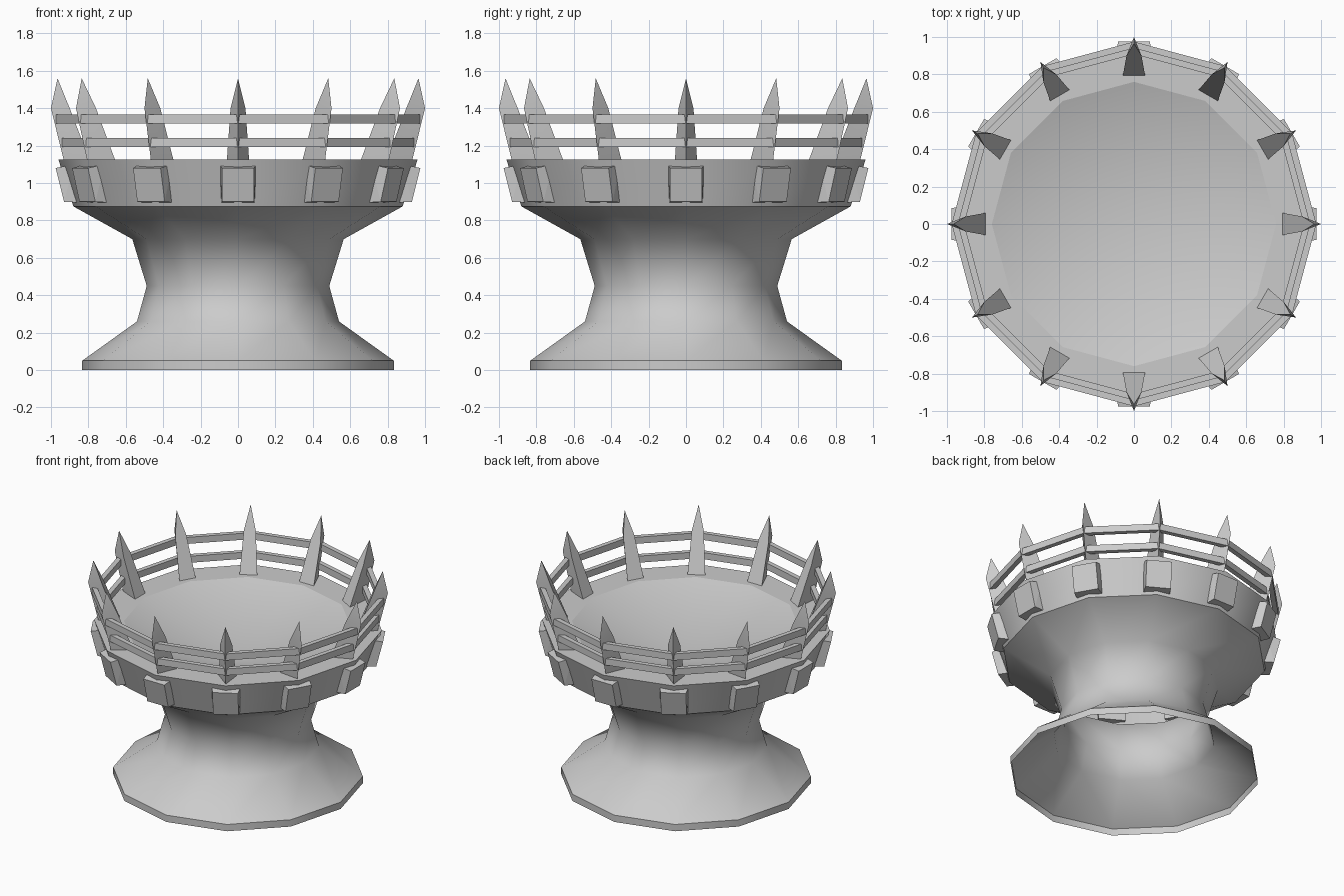
import bpy, bmesh, math
from mathutils import Vector, Matrix

SIDES = 12
STEP = 2 * math.pi / SIDES

cube = bpy.data.objects.get("Cube")
if cube:
    bpy.data.objects.remove(cube, do_unlink=True)

stone = bpy.data.materials.new("grey_stone")
stone.use_nodes = True
colour = (0.6, 0.6, 0.6, 1)
stone.diffuse_color = colour
stone.node_tree.nodes["Principled BSDF"].inputs["Base Color"].default_value = colour


def finish(name, bm, smooth=None):
    mesh = bpy.data.meshes.new(name)
    bm.to_mesh(mesh)
    bm.free()
    mesh.materials.append(stone)
    obj = bpy.data.objects.new(name, mesh)
    bpy.context.collection.objects.link(obj)
    if smooth:
        bpy.ops.object.select_all(action='DESELECT')
        obj.select_set(True)
        bpy.context.view_layer.objects.active = obj
        bpy.ops.object.shade_smooth_by_angle(angle=math.radians(smooth))
    return obj


def lathe(name, profile, smooth=None, closed=False):
    """Turn a (radius, height) profile into a twelve-sided shell."""
    bm = bmesh.new()
    rings = [[bm.verts.new((r * math.cos(i * STEP), r * math.sin(i * STEP), z))
              for i in range(SIDES)] if r > 0 else [bm.verts.new((0, 0, z))]
             for r, z in profile]
    pairs = list(zip(rings, rings[1:]))
    if closed:
        pairs.append((rings[-1], rings[0]))
    for low, high in pairs:
        for i in range(SIDES):
            j = (i + 1) % SIDES
            if len(high) == 1:
                bm.faces.new((low[i], low[j], high[0]))
            else:
                bm.faces.new((low[i], low[j], high[j], high[i]))
    return finish(name, bm, smooth)


def radial(name, points, smooth=None):
    """Repeat a convex solid, given by its corners, around the rim."""
    for i in range(SIDES):
        bm = bmesh.new()
        turn = Matrix.Rotation(i * STEP, 3, 'Z')
        for p in points:
            bm.verts.new(turn @ Vector(p))
        bmesh.ops.convex_hull(bm, input=bm.verts[:])
        bmesh.ops.dissolve_limit(bm, angle_limit=0.02, verts=bm.verts[:],
                                 edges=bm.edges[:])
        bmesh.ops.recalc_face_normals(bm, faces=bm.faces[:])
        finish(f"{name}_{i + 1}", bm, smooth)


# Hollow waisted pedestal, open underneath
lathe("pedestal", [(0.833, 0), (0.833, 0.05), (0.54, 0.26), (0.488, 0.45),
                   (0.565, 0.7), (0.88, 0.875)], smooth=50)

# Flared rim wall with a flat walkway on top, and the sunken floor inside it
lathe("rim_wall", [(0.88, 0.875), (0.96, 1.125), (0.76, 1.125)], smooth=35)
lathe("dished_floor", [(0.76, 1.125), (0, 0.875)], smooth=35)

# Two railings
for name, r, z in (("lower_rail", 0.943, 1.193), ("upper_rail", 0.975, 1.318)):
    lathe(name, [(r, z), (r, z + 0.048), (r - 0.035, z + 0.048), (r - 0.035, z)],
          closed=True)

# Tapered blocks on the rim wall, leaning with it
block = []
for side in (-1, 1):
    block += [(0.84, side * 0.09, 0.895), (0.93, side * 0.085, 0.9),
              (0.88, side * 0.1, 1.1), (0.975, side * 0.085, 1.08)]
radial("rim_block", block)

# Three-sided spikes leaning outward
spike = [(0.93, 0, 1.115), (1.0, 0, 1.4), (0.965, 0, 1.56)]
for side in (-1, 1):
    spike += [(0.79, side * 0.06, 1.115), (0.9, side * 0.04, 1.4)]
radial("spike", spike, smooth=45)
